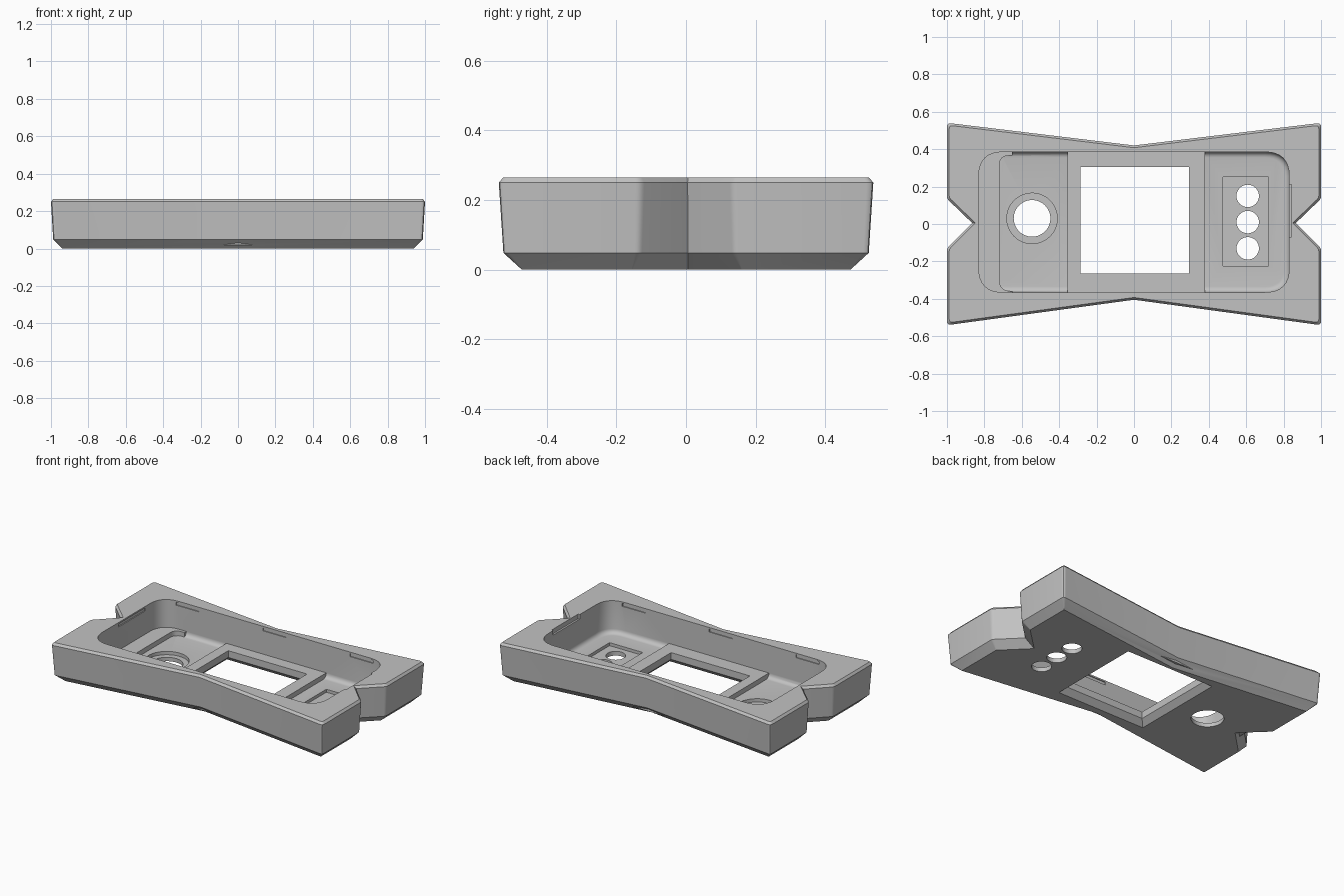
import bpy, bmesh, math
from mathutils import Vector

if "Cube" in bpy.data.objects:
    bpy.data.objects.remove(bpy.data.objects["Cube"])

grey = bpy.data.materials.new("plain grey")
grey.diffuse_color = (0.54, 0.54, 0.54, 1)
grey.use_nodes = True
grey.node_tree.nodes["Principled BSDF"].inputs["Base Color"].default_value = grey.diffuse_color

FLOOR, BED = .048, .08  # cavity floor and raised bed heights


def loft(name, rings):
    """Closed solid from stacked rings of (x, y, z) points, bottom to top."""
    bm = bmesh.new()
    loops = [[bm.verts.new(p) for p in ring] for ring in rings]
    n = len(loops[0])
    for a, b in zip(loops, loops[1:]):
        for i in range(n):
            j = (i + 1) % n
            bm.faces.new((a[i], a[j], b[j], b[i]))
    bm.faces.new(loops[0][::-1])
    bm.faces.new(loops[-1])
    bmesh.ops.recalc_face_normals(bm, faces=bm.faces)
    me = bpy.data.meshes.new(name)
    bm.to_mesh(me)
    bm.free()
    me.materials.append(grey)
    ob = bpy.data.objects.new(name, me)
    bpy.context.collection.objects.link(ob)
    return ob


def inset(pts, d):
    """Move every edge of a counter-clockwise outline inward by d."""
    out = []
    for i, p in enumerate(pts):
        p = Vector(p)
        e1 = (p - Vector(pts[i - 1])).normalized()
        e2 = (Vector(pts[(i + 1) % len(pts)]) - p).normalized()
        n1, n2 = Vector((-e1.y, e1.x)), Vector((-e2.y, e2.x))
        out.append(p + (n1 + n2) * (d / (1 + n1.dot(n2))))
    return out


def rounded(pts, radii, z, steps=4):
    """Round the chosen corners of an outline and place it at height z."""
    ring = []
    for i, p in enumerate(pts):
        p, r = Vector(p), radii[i]
        if r == 0:
            ring.append((p.x, p.y, z))
            continue
        a = p + (Vector(pts[i - 1]) - p).normalized() * r
        b = p + (Vector(pts[(i + 1) % len(pts)]) - p).normalized() * r
        for k in range(steps + 1):
            t = k / steps
            q = a * (1 - t) ** 2 + p * 2 * t * (1 - t) + b * t * t
            ring.append((q.x, q.y, z))
    return ring


def rect(x0, x1, y0, y1):
    return [(x0, y0), (x1, y0), (x1, y1), (x0, y1)]


def box(name, x0, x1, y0, y1, z0, z1):
    return loft(name, [[(x, y, z) for x, y in rect(x0, x1, y0, y1)] for z in (z0, z1)])


def disc(name, x, y, r, z0, z1, n=48):
    ring = [(x + r * math.cos(math.tau * i / n), y + r * math.sin(math.tau * i / n)) for i in range(n)]
    return loft(name, [[(a, b, z) for a, b in ring] for z in (z0, z1)])


def combine(tool, op):
    mod = body.modifiers.new(tool.name, 'BOOLEAN')
    mod.object, mod.operation, mod.solver = tool, op, 'EXACT'
    bpy.context.view_layer.objects.active = body
    bpy.ops.object.modifier_apply(modifier=mod.name)
    bpy.data.objects.remove(tool)


# Waisted case body with end notches and chamfered rims
outline = [(-1, -.541), (0, -.405), (1, -.541), (1, -.13), (.865, .005), (1, .135),
           (1, .541), (0, .42), (-1, .541), (-1, .135), (-.865, .005), (-1, -.13)]
radii = [.022, 0, .022, .015, 0, .015, .022, 0, .022, .015, 0, .015]
rings = []
for z, d in ((0, .06), (.048, .012), (.25, 0), (.265, .012)):
    rings.append(rounded(inset(outline, d), [r * (1 - d / .07) for r in radii], z))
body = loft("case_body", rings)

# Main cavity with rounded corners and a filleted floor
cavity = rect(-.83, .83, -.365, .385)
rings = []
for k in range(6):
    a = math.pi / 2 * k / 5
    d = .03 * (1 - math.sin(a))
    rings.append(rounded(inset(cavity, d), [.13 - d] * 4, FLOOR + .03 * (1 - math.cos(a)), 8))
rings.append(rounded(cavity, [.13] * 4, .4, 8))
combine(loft("cavity_cutter", rings), 'DIFFERENCE')

# Raised screen bed and left end shelf
combine(box("screen_bed", -.355, .38, -.375, .395, .02, BED), 'UNION')
shelf = [(-.85, -.385), (-.65, -.385), (-.65, -.362), (-.72, -.35),
         (-.72, .365), (-.65, .365), (-.65, .395), (-.85, .395)]
shelf_r = [0, 0, 0, .05, .05, 0, 0, 0]
combine(loft("end_shelf", [rounded(shelf, shelf_r, z) for z in (.02, BED)]), 'UNION')

# Screen window, flared underneath
win = rect(-.285, .295, -.265, .305)
combine(loft("window_cutter", [[(p[0], p[1], z) for p in inset(win, d)]
        for z, d in ((-.01, -.045), (.035, 0), (.3, 0))]), 'DIFFERENCE')

# Round button hole with counterbore
combine(disc("counterbore_cutter", -.545, .03, .135, .026, .3), 'DIFFERENCE')
combine(disc("button_hole_cutter", -.545, .03, .098, -.1, .3), 'DIFFERENCE')

# Sensor recess with three round holes
combine(box("sensor_recess_cutter", .475, .72, -.225, .25, .028, .3), 'DIFFERENCE')
for y in (-.13, .01, .15):
    combine(disc("sensor_hole_cutter", .608, y, .06, -.1, .3, 32), 'DIFFERENCE')

# Shallow clip slots along the cavity rim
for x in (-.64, 0, .64):
    combine(box("back_slot_cutter", x - .085, x + .085, .37, .391, .235, .255), 'DIFFERENCE')
    combine(box("front_slot_cutter", x - .085, x + .085, -.371, -.35, .235, .255), 'DIFFERENCE')
combine(box("right_slot_cutter", .81, .842, -.07, .21, .235, .3), 'DIFFERENCE')
combine(box("left_slot_cutter", -.836, -.81, -.07, .21, .235, .255), 'DIFFERENCE')

# Smooth the curved walls, keep the hard edges
bpy.ops.object.select_all(action='DESELECT')
body.select_set(True)
bpy.context.view_layer.objects.active = body
bpy.ops.object.shade_smooth_by_angle(angle=math.radians(30))
